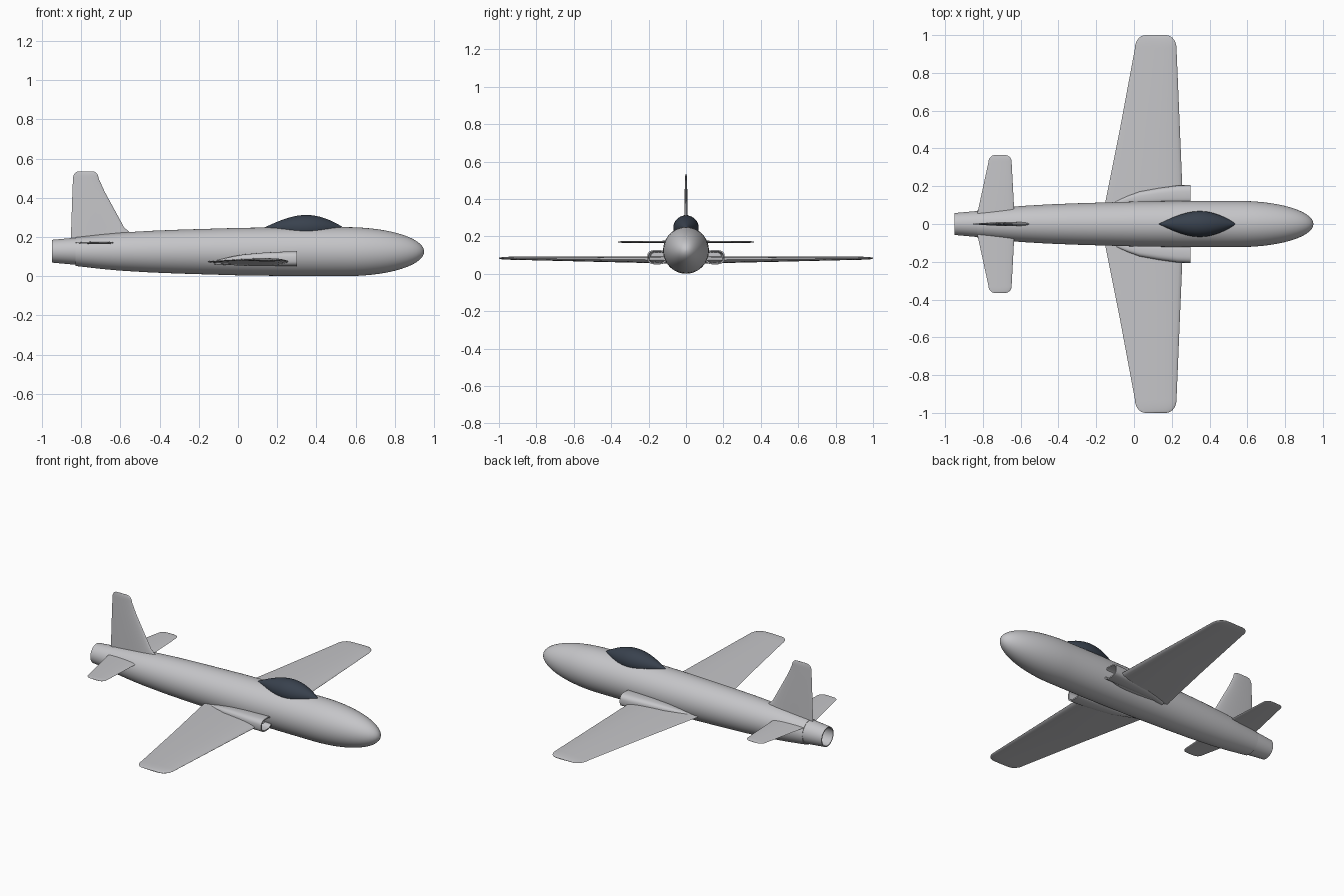
import bpy, bmesh
from math import sin, cos, pi, radians, sqrt, copysign

cube = bpy.data.objects.get("Cube")
if cube:
    bpy.data.objects.remove(cube)


def material(name, colour):
    m = bpy.data.materials.new(name)
    m.use_nodes = True
    m.diffuse_color = colour
    m.node_tree.nodes["Principled BSDF"].inputs["Base Color"].default_value = colour
    return m


METAL = material("light grey metal", (0.56, 0.56, 0.58, 1))
GLASS = material("dark blue glass", (0.04, 0.053, 0.075, 1))


def loft(name, rings, mat, sharp=35):
    """Skin a list of equal-length rings and cap both ends."""
    bm = bmesh.new()
    loops = [[bm.verts.new(p) for p in ring] for ring in rings]
    n = len(loops[0])
    for a, b in zip(loops, loops[1:]):
        for i in range(n):
            j = (i + 1) % n
            bm.faces.new((a[i], a[j], b[j], b[i]))
    bm.faces.new(loops[0])
    bm.faces.new(loops[-1])
    bmesh.ops.recalc_face_normals(bm, faces=bm.faces)
    mesh = bpy.data.meshes.new(name)
    bm.to_mesh(mesh)
    bm.free()
    mesh.materials.append(mat)
    ob = bpy.data.objects.new(name, mesh)
    bpy.context.collection.objects.link(ob)
    bpy.ops.object.select_all(action='DESELECT')
    ob.select_set(True)
    bpy.context.view_layer.objects.active = ob
    bpy.ops.object.shade_smooth_by_angle(angle=radians(sharp))
    return ob


def oval(x, y, z, ry, rz, n=40, power=1.0):
    """Cross-section facing along x; power under 1 squares it off."""
    def bend(v):
        return copysign(abs(v) ** power, v)
    angles = [2 * pi * i / n for i in range(n)]
    return [(x, y + ry * bend(cos(a)), z + rz * bend(sin(a))) for a in angles]


# Fuselage: tapering body with an elliptical nose
body = [(-0.83, 0.073), (-0.7, 0.088), (-0.6, 0.097), (-0.45, 0.106),
        (-0.3, 0.112), (0, 0.121), (0.3, 0.125)]
for i in range(15):
    a = pi / 2 * i / 14
    body.append((0.55 + 0.4 * sin(a), max(0.125 * cos(a), 0.001)))
loft("fuselage", [oval(x, 0, 0.125, r * 0.98, r, 48) for x, r in body], METAL)

# Exhaust nozzle: hollow pipe
pipe = [(-0.8, 0.070), (-0.84, 0.068), (-0.95, 0.058), (-0.95, 0.052), (-0.87, 0.056)]
loft("exhaust_nozzle", [oval(x, 0, 0.127, r, r) for x, r in pipe], METAL)

# Canopy: pointed teardrop set into the top of the body
canopy = []
for i in range(25):
    t = i / 24
    swell = max(sin(pi * t ** 1.1) ** 0.9, 0.01)
    canopy.append(oval(0.13 + 0.41 * t, 0, 0.246, 0.068 * swell, 0.066 * swell))
loft("canopy", canopy, GLASS, 60)


def airfoil(span, lead, trail, thick, height, upright):
    mid, half = (lead + trail) / 2, (lead - trail) / 2
    ring = []
    for i in range(28):
        a = 2 * pi * i / 28
        across = height + 0.62 * thick * sin(a) * (0.68 + 0.32 * cos(a))
        x = mid + half * cos(a)
        ring.append((x, across, span) if upright else (x, span, across))
    return ring


def flying_surface(name, stations, tip, corner, upright=False):
    """Stations are (span, leading x, trailing x, thickness, height); the tip is rounded."""
    s, lead, trail, thick, height = stations[-1]
    full = list(stations)
    for i in range(1, 8):
        a = pi / 2 * i / 7
        cut = corner * (1 - cos(a))
        full.append((s + (tip - s) * sin(a), lead - cut, trail + cut,
                     thick * (0.15 + 0.85 * cos(a)), height))
    if not upright:
        full = [(-f[0], *f[1:]) for f in reversed(full)] + full
    loft(name, [airfoil(*f, upright) for f in full], METAL, 50)


flying_surface("wings", [(0.05, 0.262, -0.165, 0.042, 0.073),
                         (0.5, 0.243, -0.075, 0.03, 0.078),
                         (0.93, 0.225, 0.005, 0.018, 0.083)], 1.0, 0.055)
flying_surface("tailplanes", [(0.03, -0.632, -0.835, 0.016, 0.17),
                              (0.33, -0.648, -0.77, 0.01, 0.17)], 0.365, 0.035)
flying_surface("tail_fin", [(0.19, -0.525, -0.853, 0.026, 0),
                            (0.225, -0.555, -0.852, 0.024, 0),
                            (0.25, -0.582, -0.851, 0.023, 0),
                            (0.43, -0.68, -0.845, 0.016, 0),
                            (0.5, -0.712, -0.842, 0.012, 0)], 0.535, 0.03, True)

# Air intakes: hollow scoops that fade back into the body
# (x, outer y, bottom z, top z)
scoop = [(-0.12, 0.112, 0.06, 0.078), (-0.03, 0.15, 0.056, 0.1),
         (0.03, 0.172, 0.053, 0.111), (0.13, 0.19, 0.051, 0.12),
         (0.23, 0.204, 0.05, 0.125), (0.3, 0.207, 0.05, 0.127)]
for side, label in ((1, "left"), (-1, "right")):
    rings = []
    for x, outer, low, high in scoop:
        inner = min(0.104, outer - 0.03)
        rings.append((x, (inner + outer) / 2, (low + high) / 2,
                      (outer - inner) / 2, (high - low) / 2))
    x, y, z, ry, rz = rings[-1]
    rings.append((x, y, z, ry - 0.007, rz - 0.007))
    rings.append((x - 0.15, y - 0.006, z, ry - 0.013, rz - 0.012))
    loft(label + "_intake", [oval(x, side * y, z, ry, rz, 32, 0.7)
                             for x, y, z, ry, rz in rings], METAL, 45)
